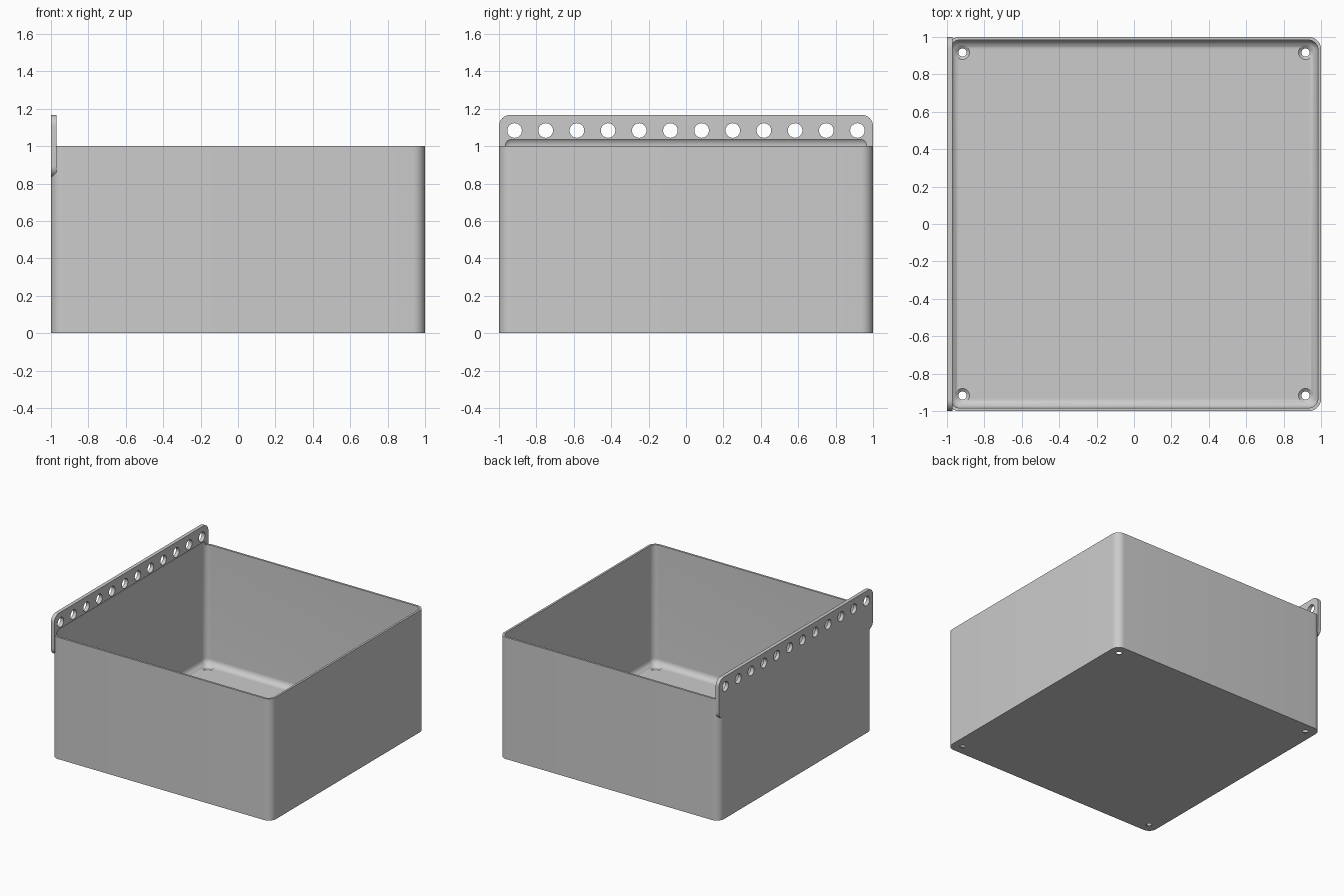
import bpy, bmesh, math
from mathutils import Matrix, Vector

default = bpy.data.objects.get("Cube")
if default:
    bpy.data.objects.remove(default, do_unlink=True)

grey = bpy.data.materials.new("light grey plastic")
grey.use_nodes = True
colour = (0.6, 0.6, 0.6, 1)
grey.diffuse_color = colour
grey.node_tree.nodes["Principled BSDF"].inputs["Base Color"].default_value = colour


def finish(name, bm):
    mesh = bpy.data.meshes.new(name)
    bmesh.ops.recalc_face_normals(bm, faces=bm.faces)
    bm.to_mesh(mesh)
    bm.free()
    mesh.materials.append(grey)
    obj = bpy.data.objects.new(name, mesh)
    bpy.context.collection.objects.link(obj)
    return obj


def rounded_box(name, low, high, radius, axis=None, segments=10):
    """Box with edges along one axis rounded, or every edge if axis is None."""
    bm = bmesh.new()
    bmesh.ops.create_cube(bm, size=1)
    low, high = Vector(low), Vector(high)
    for v in bm.verts:
        v.co = Vector([(low[i] + high[i]) / 2 + v.co[i] * (high[i] - low[i]) for i in range(3)])
    edges = [e for e in bm.edges if axis is None
             or abs((e.verts[0].co - e.verts[1].co)[axis]) > 1e-4]
    bmesh.ops.bevel(bm, geom=edges, offset=radius, segments=segments,
                    profile=0.5, affect='EDGES')
    return finish(name, bm)


def cones(name, centres, r_bottom, r_top, depth, axis='Z'):
    """Repeated round cutters along one axis."""
    bm = bmesh.new()
    turn = Matrix.Rotation(math.pi / 2, 4, 'Y') if axis == 'X' else Matrix()
    for c in centres:
        bmesh.ops.create_cone(bm, cap_ends=True, segments=32, radius1=r_bottom,
                              radius2=r_top, depth=depth,
                              matrix=Matrix.Translation(c) @ turn)
    return finish(name, bm)


def combine(target, other, operation):
    mod = target.modifiers.new(operation.lower(), 'BOOLEAN')
    mod.operation, mod.object, mod.solver = operation, other, 'EXACT'
    bpy.context.view_layer.objects.active = target
    bpy.ops.object.modifier_apply(modifier=mod.name)
    bpy.data.objects.remove(other, do_unlink=True)


WALL = 0.017
PITCH = 1 / 6
SCREW = 0.917

# Outer shell and the hanging strip along its right-hand rim
storage_bin = rounded_box("storage_bin", (-1, -1, 0), (1, 1, 1), 0.065, axis=2)
strip = rounded_box("hanging_strip", (-1, -1, 1 - PITCH), (-0.97, 1, 1 + PITCH), 0.06, axis=0)
combine(storage_bin, strip, 'UNION')

# Rounded cavity, which also scoops a little out of the strip
inner = 1 - WALL
cavity = rounded_box("cavity", (-inner, -inner, WALL), (inner, inner, 1.052), 0.05)
combine(storage_bin, cavity, 'DIFFERENCE')

# Row of holes in the strip
row = [(-0.985, (i - 5.5) * PITCH, 1 + PITCH / 2) for i in range(12)]
combine(storage_bin, cones("strip_holes", row, 0.039, 0.039, 0.2, 'X'), 'DIFFERENCE')

# Countersunk screw holes in the floor corners
corners = [(x, y) for x in (-SCREW, SCREW) for y in (-SCREW, SCREW)]
through = [(x, y, 0) for x, y in corners]
combine(storage_bin, cones("screw_holes", through, 0.022, 0.022, 0.2), 'DIFFERENCE')
sinks = [(x, y, 0.0135) for x, y in corners]
combine(storage_bin, cones("countersinks", sinks, 0.021, 0.046, 0.021), 'DIFFERENCE')

# Smooth rounded corners, keep crisp rims
bpy.ops.object.select_all(action='DESELECT')
storage_bin.select_set(True)
bpy.context.view_layer.objects.active = storage_bin
bpy.ops.object.shade_smooth_by_angle(angle=math.radians(30))
